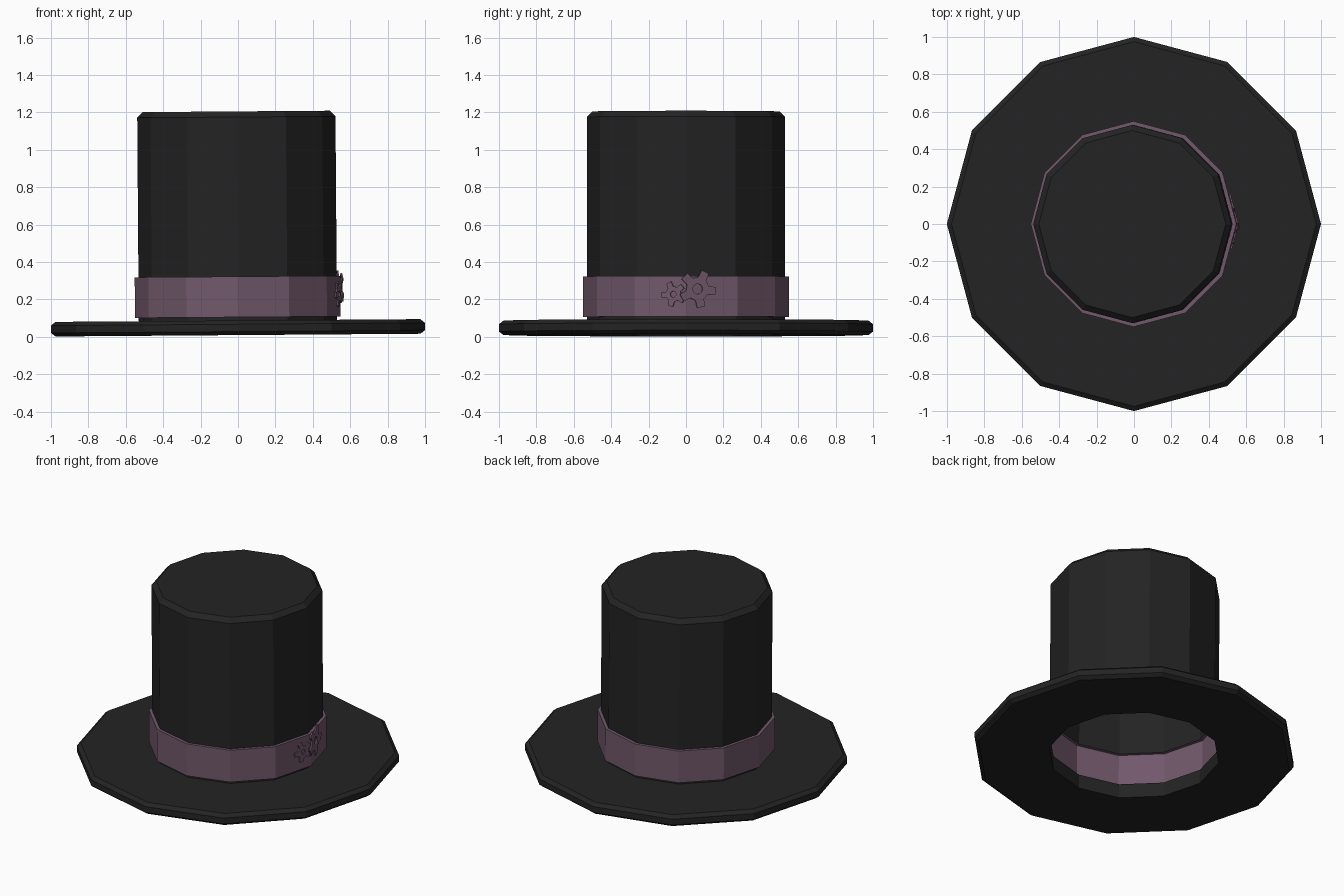
import bpy, bmesh, math
from mathutils import Matrix, Vector

if "Cube" in bpy.data.objects:
    bpy.data.objects.remove(bpy.data.objects["Cube"])

SIDES = 12
TILT = Matrix.Rotation(-0.0075, 4, 'Y')   # the whole hat leans very slightly


def material(name, rgb):
    m = bpy.data.materials.new(name)
    m.diffuse_color = (*rgb, 1)
    m.use_nodes = True
    m.node_tree.nodes["Principled BSDF"].inputs["Base Color"].default_value = m.diffuse_color
    return m


BLACK = material("black_felt", (0.017, 0.017, 0.017))
PURPLE = material("dusty_purple", (0.165, 0.098, 0.145))


def finish(name, bm, mat, matrix=Matrix()):
    me = bpy.data.meshes.new(name)
    bm.to_mesh(me)
    bm.free()
    me.transform(TILT @ matrix)
    me.materials.append(mat)
    ob = bpy.data.objects.new(name, me)
    bpy.context.collection.objects.link(ob)
    return ob


def lathe(name, profile, mat, cap=False):
    """Turn an (r, z) profile into a 12-sided shell."""
    bm = bmesh.new()
    rings = [[bm.verts.new((r * math.cos(2 * math.pi * i / SIDES),
                            r * math.sin(2 * math.pi * i / SIDES), z))
              for i in range(SIDES)] for r, z in profile]
    for a, b in zip(rings, rings[1:]):
        for i in range(SIDES):
            j = (i + 1) % SIDES
            bm.faces.new((a[i], a[j], b[j], b[i]))
    if cap:
        bm.faces.new(rings[-1])
    return finish(name, bm, mat)


def gear(name, y, z, radius, hole, teeth, phase, side):
    """Thin toothed ring lying on the band face at side * 15 degrees."""
    bm = bmesh.new()
    outer = []
    step = 2 * math.pi / teeth
    for t in range(teeth):
        for da, k in ((-0.30, 0.62), (-0.17, 1.0), (0.17, 1.0), (0.30, 0.62)):
            a = phase + (t + da) * step
            outer.append((a, radius * k))
    inner = [(a, hole) for a, _ in outer]
    thick = 0.009
    loops = [[bm.verts.new((r * math.cos(a), r * math.sin(a), h)) for a, r in ring]
             for ring, h in ((outer, 0), (outer, thick), (inner, thick), (inner, 0))]
    n = len(outer)
    for a, b in zip(loops, loops[1:]):
        for i in range(n):
            j = (i + 1) % n
            bm.faces.new((a[i], a[j], b[j], b[i]))
    # local x -> along the band face, local y -> up, local z -> outward
    ang = side * math.radians(15)
    out = Vector((math.cos(ang), math.sin(ang), 0))
    along = Vector((-math.sin(ang), math.cos(ang), 0))
    up = Vector((0, 0, 1))
    pos = Vector((0.55 - abs(y) * math.tan(math.radians(15)), y, z)) + out * 0.002
    m = Matrix((along, up, out)).transposed().to_4x4()
    m.translation = pos
    return finish(name, bm, PURPLE, m)


# Brim: flat ring with bevelled outer edge, open in the middle
lathe("brim", [(0.53, 0.009), (0.975, 0.009), (1.0, 0.028), (1.0, 0.067),
               (0.975, 0.087), (0.53, 0.087)], BLACK)
# Lower collar inside the brim, stepping out to the band
lathe("collar", [(0.53, 0.009), (0.53, 0.105), (0.55, 0.105)], BLACK)
# Ribbon band
lathe("band", [(0.55, 0.105), (0.55, 0.322), (0.53, 0.322)], PURPLE)
# Crown with bevelled top
lathe("crown", [(0.53, 0.322), (0.53, 1.175), (0.50, 1.205)], BLACK, cap=True)
# Two gears on the right side of the band
gear("large_gear", 0.06, 0.252, 0.102, 0.027, 5, math.radians(65), 1)
gear("small_gear", -0.066, 0.224, 0.068, 0.016, 5, math.radians(40), -1)
